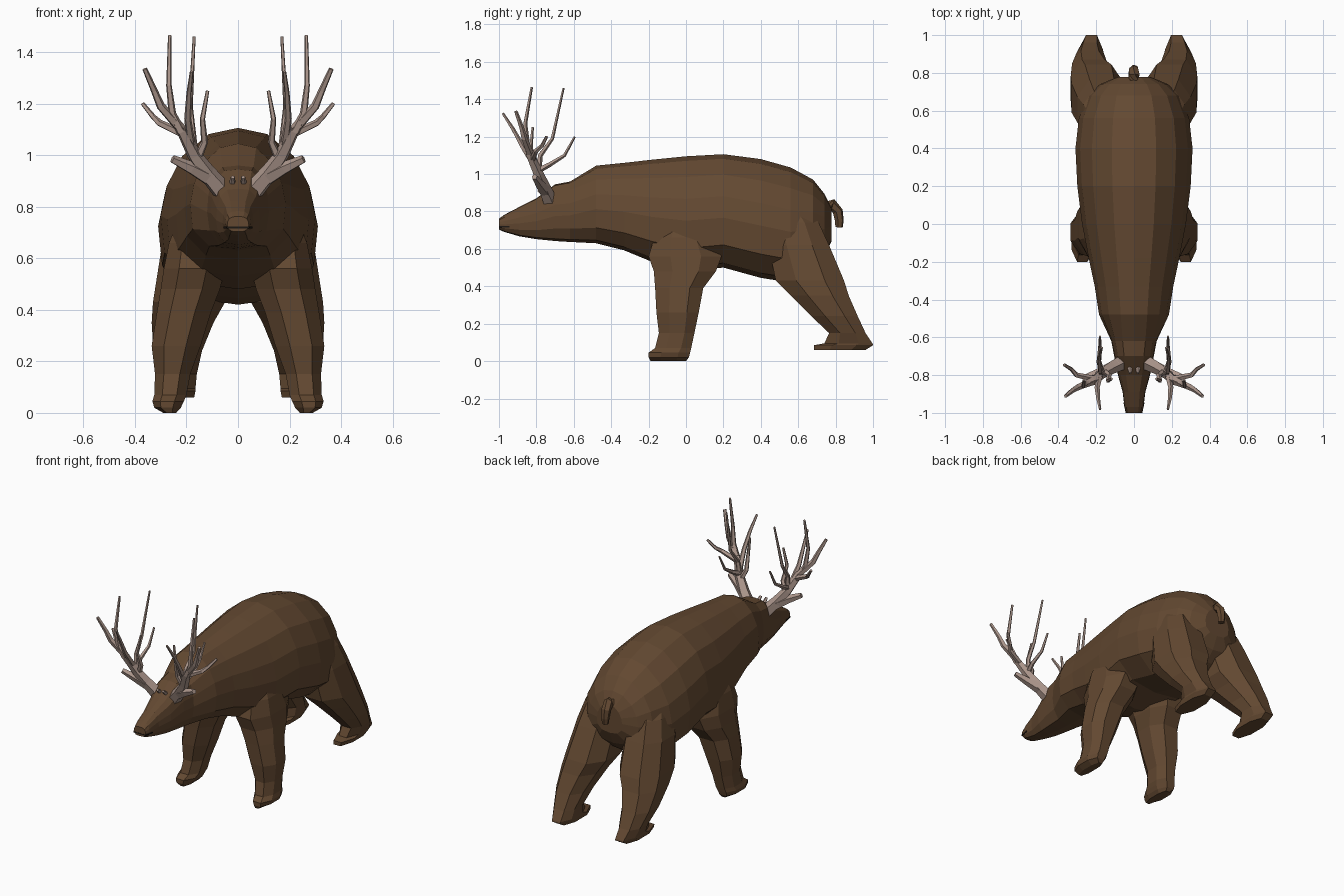
import bpy, bmesh, math
from mathutils import Vector


def material(name, rgb):
    m = bpy.data.materials.new(name)
    m.diffuse_color = (*rgb, 1)
    return m


FUR = material("brown fur", (0.125, 0.066, 0.031))
BONE = material("pale antler", (0.41, 0.305, 0.26))
DARK = material("dark mouth", (0.012, 0.009, 0.007))


def loft(bm, rings):
    """Skin a list of equally sized point rings and cap both ends."""
    loops = [[bm.verts.new(p) for p in r] for r in rings]
    n = len(loops[0])
    for a, b in zip(loops, loops[1:]):
        for i in range(n):
            j = (i + 1) % n
            bm.faces.new((a[i], a[j], b[j], b[i]))
    bm.faces.new(loops[0])
    bm.faces.new(loops[-1])


def finish(bm, name, mat, mirror=False):
    bmesh.ops.recalc_face_normals(bm, faces=bm.faces)
    me = bpy.data.meshes.new(name)
    bm.to_mesh(me)
    bm.free()
    me.materials.append(mat)
    ob = bpy.data.objects.new(name, me)
    bpy.context.collection.objects.link(ob)
    if mirror:
        mod = ob.modifiers.new("mirror", "MIRROR")
        mod.use_mirror_merge = False
    return ob


def tube(bm, pts, r0, r1, sides=5):
    """Tapered polygonal tube through points."""
    pts = [Vector(p) for p in pts]
    rings = []
    for k, p in enumerate(pts):
        d = (pts[min(k + 1, len(pts) - 1)] - pts[max(k - 1, 0)]).normalized()
        u = d.cross(Vector((0.3, 1, 0.1))).normalized()
        v = d.cross(u)
        r = r0 + (r1 - r0) * k / (len(pts) - 1)
        rings.append([p + r * (u * math.cos(t) + v * math.sin(t))
                      for t in (2 * math.pi * i / sides for i in range(sides))])
    loft(bm, rings)


# Body, neck and head: y, bottom, top, half width
BODY = [
    (-1.00, .703, .762, .042), (-.97, .69, .783, .05), (-.89, .667, .825, .06),
    (-.80, .652, .87, .085), (-.70, .642, .945, .105), (-.62, .637, .96, .12),
    (-.48, .63, 1.045, .185), (-.33, .592, 1.06, .208), (-.18, .53, 1.077, .24),
    (0, .48, 1.095, .275), (.2, .50, 1.106, .30), (.4, .445, 1.08, .31),
    (.56, .42, 1.035, .292), (.68, .50, .97, .243), (.74, .56, .895, .18),
    (.778, .64, .82, .09)]
TRUNK = [(0, 1), (.38, .96), (.72, .82), (.92, .63), (1, .44), (.95, .2), (.6, .04), (0, 0)]
HEAD = [(0, 1), (.5, .98), (.82, .86), (.96, .64), (1, .44), (.92, .22), (.62, .04), (0, 0)]
bm = bmesh.new()
rings = []
for y, lo, hi, w in BODY:
    sec = HEAD if y < -.55 else TRUNK
    half = [(fx * w, y, lo + fz * (hi - lo)) for fx, fz in sec]
    rings.append(half + [(-x, yy, z) for x, yy, z in half[-2:0:-1]])
loft(bm, rings)
body = finish(bm, "body_and_legs", FUR)


# Legs: z, front y, back y, inner x, outer x
def leg(name, levels):
    bm = bmesh.new()
    c = ((.3, 0), (.75, 0), (1, .3), (1, .72), (.75, 1), (.25, 1), (0, .72), (0, .28))
    loft(bm, [[(x0 + u * (x1 - x0), y0 + v * (y1 - y0), z) for u, v in c]
              for z, y0, y1, x0, x1 in levels])
    return finish(bm, name, FUR, True)


front = leg("front_legs", [
    (.78, -.11, .07, .08, .22), (.66, -.17, .14, .06, .268), (.56, -.20, .19, .05, .288),
    (.48, -.172, .16, .07, .30), (.39, -.165, .092, .105, .315), (.26, -.158, .068, .145, .335),
    (.15, -.145, .045, .185, .322), (.07, -.165, .028, .20, .325),
    (.045, -.2, .022, .21, .332), (.02, -.2, .015, .222, .325), (0, -.19, 0, .24, .29)])
hind = leg("hind_legs", [
    (.86, .45, .60, .06, .22), (.74, .44, .71, .05, .268), (.62, .44, .765, .04, .30),
    (.43, .48, .845, .05, .33), (.35, .56, .87, .095, .335), (.24, .67, .918, .14, .328),
    (.15, .765, .96, .16, .305), (.095, .74, .997, .165, .285), (.085, .685, 1.0, .165, .285),
    (.06, .685, .96, .17, .275)])

# Fuse the legs into the body so that it is one skin
for limb in (front, hind):
    mod = body.modifiers.new("fuse", "BOOLEAN")
    mod.operation, mod.solver, mod.object = "UNION", "EXACT", limb
graph = bpy.context.evaluated_depsgraph_get()
skin = bpy.data.meshes.new_from_object(body.evaluated_get(graph))
body.modifiers.clear()
body.data = skin
for limb in (front, hind):
    bpy.data.objects.remove(limb)

# Tail
bm = bmesh.new()
tube(bm, [(0, .74, .82), (0, .785, .835), (0, .812, .80), (0, .82, .75), (0, .818, .715)], .036, .02, 6)
finish(bm, "tail", FUR)

# Mouth slit wrapped round the snout
bm = bmesh.new()
bmesh.ops.create_cube(bm, size=1)
for v in bm.verts:
    back = v.co.y > 0
    v.co = (v.co.x * (.112 if back else .088), -.945 if back else -1.001, .719 + v.co.z * .007)
finish(bm, "mouth", DARK)

# Antlers: path and thickness for each branch on one side
TINES = [
    ([(.06, -.73, .86), (.12, -.76, .93), (.17, -.79, 1.0), (.22, -.835, 1.10)], .042, .022),
    ([(.22, -.835, 1.09), (.255, -.85, 1.16), (.268, -.86, 1.27), (.265, -.825, 1.465)], .02, .007),
    ([(.22, -.83, 1.10), (.30, -.865, 1.19), (.325, -.88, 1.25), (.362, -.91, 1.335)], .021, .01),
    ([(.21, -.82, 1.08), (.305, -.80, 1.125), (.33, -.77, 1.15), (.37, -.745, 1.20)], .017, .008),
    ([(.17, -.79, 1.0), (.178, -.78, 1.10), (.185, -.715, 1.19), (.17, -.655, 1.46)], .018, .006),
    ([(.18, -.80, 1.03), (.195, -.87, 1.14), (.19, -.925, 1.24), (.18, -.98, 1.325)], .018, .007),
    ([(.16, -.78, .98), (.13, -.80, 1.05), (.138, -.83, 1.14), (.118, -.82, 1.25)], .018, .007),
    ([(.17, -.79, 1.02), (.185, -.73, 1.05), (.18, -.65, 1.10), (.18, -.595, 1.20)], .017, .006),
    ([(.09, -.745, .90), (.18, -.785, .95), (.255, -.81, .985)], .036, .016),
]
bm = bmesh.new()
for path, r0, r1 in TINES:
    tube(bm, path, r0, r1)
finish(bm, "antlers", BONE, True)

# Small bony nubs on the brow
bm = bmesh.new()
tube(bm, [(.022, -.755, .885), (.02, -.79, .915)], .014, .008)
finish(bm, "brow_nubs", BONE, True)
